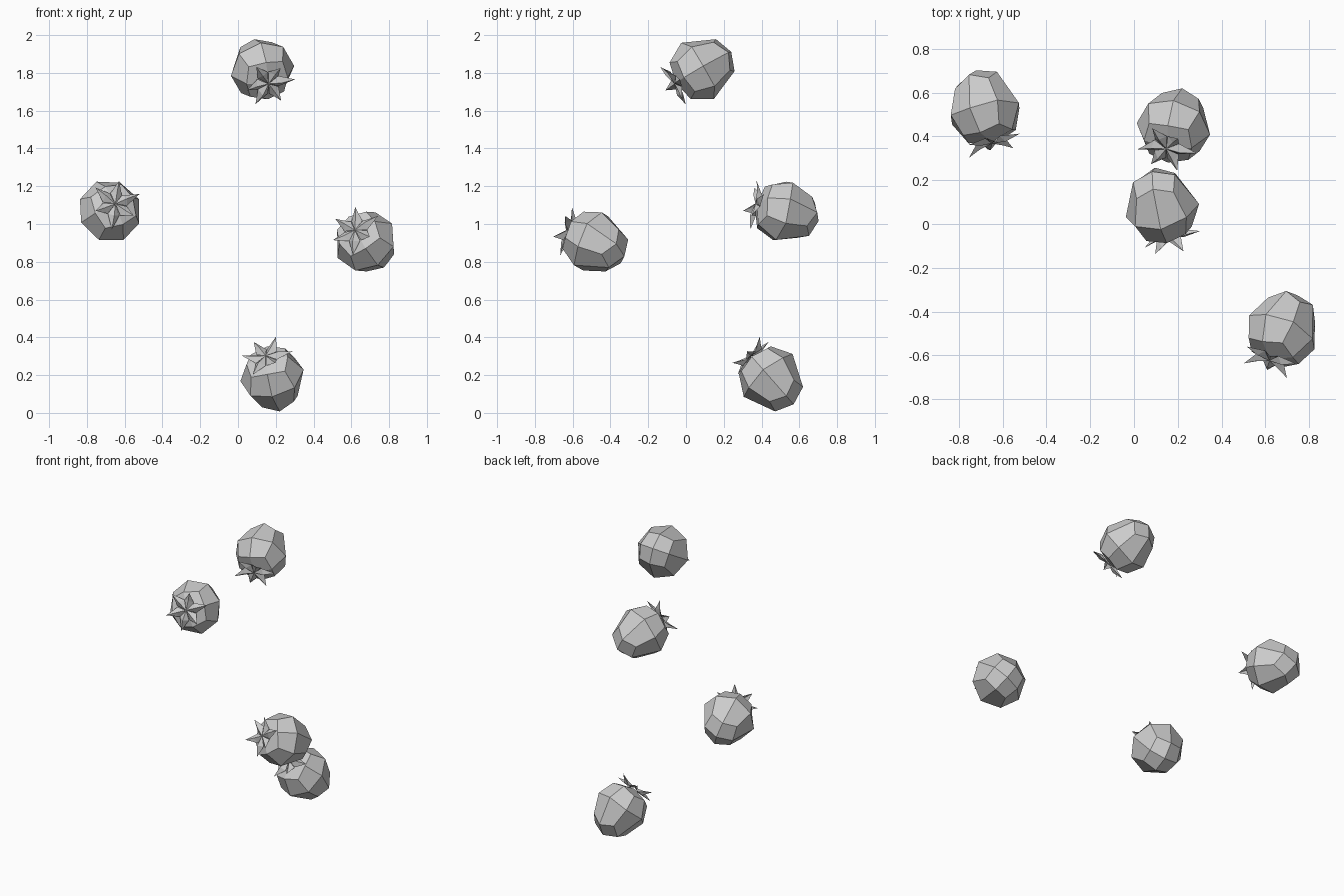
import bpy
from math import sin, cos, tau, radians
from mathutils import Vector, Matrix

if "Cube" in bpy.data.objects:
    bpy.data.objects.remove(bpy.data.objects["Cube"])

# Local frame: z points out of the leafy end, z = 0 at the shoulder ring.
# Rings as (mid radius, mid z, corner radius, corner z)
RINGS = [(.112, .004, .130, -.014), (.172, -.105, .170, -.115), (.098, -.278, .122, -.238)]
CROWN_Z, TIP_Z = .03, -.315

# Leaf tips as (angle, length, height)
LEAVES = [(0, .145, .035), (58, .120, .068), (118, .135, .045),
          (180, .125, .070), (238, .140, .025), (300, .115, .062)]


def polar(r, a, z):
    return Vector((r * cos(a), r * sin(a), z))


def body_geometry():
    verts = []
    for rm, zm, rc, zc in RINGS:
        for i in range(8):
            r, z = (rc, zc) if i % 2 else (rm, zm)
            verts.append(polar(r, tau * i / 8, z))
    verts += [Vector((0, 0, CROWN_Z)), Vector((0, 0, TIP_Z))]
    faces = []
    for k in range(2):
        for i in range(8):
            j = (i + 1) % 8
            faces.append((k * 8 + j, k * 8 + i, k * 8 + 8 + i, k * 8 + 8 + j))
    # four quads close each end
    for i in range(0, 8, 2):
        n = (i + 2) % 8
        faces.append((24, i, i + 1, n))
        faces.append((25, 16 + n, 16 + i + 1, 16 + i))
    return verts, faces


def calyx_geometry():
    verts, faces = [Vector((0, 0, CROWN_Z + .008))], []
    for deg, length, height in LEAVES:
        a, b = radians(deg), len(verts)
        verts += [polar(.065, a - .5, .024), polar(.068, a, .050),
                  polar(.065, a + .5, .024), polar(length, a, height)]
        # folded leaf: two root triangles and two blade triangles
        faces += [(0, b, b + 1), (0, b + 1, b + 2),
                  (b, b + 3, b + 1), (b + 1, b + 3, b + 2)]
    return verts, faces


def make(name, verts, faces):
    mesh = bpy.data.meshes.new(name)
    mesh.from_pydata(verts, [], faces)
    mesh.update()
    obj = bpy.data.objects.new(name, mesh)
    bpy.context.collection.objects.link(obj)


def berry(name, centre, stem_dir, roll):
    rot = Vector(stem_dir).to_track_quat('Z', 'Y').to_matrix() @ Matrix.Rotation(radians(roll), 3, 'Z')
    bv, bf = body_geometry()
    bv = [rot @ v for v in bv]
    # place by the middle of the body's bounds
    mid = Vector([(min(v[i] for v in bv) + max(v[i] for v in bv)) / 2 for i in range(3)])
    shift = Vector(centre) - mid
    make(name + "_body", [v + shift for v in bv], bf)
    cv, cf = calyx_geometry()
    make(name + "_leaves", [rot @ v + shift for v in cv], cf)


# Four fruits floating at different tilts
berry("top_berry", (.13, .085, 1.82), (.04, -.15, -.085), 10)
berry("left_berry", (-.68, .535, 1.07), (.035, -.165, .045), 22)
berry("right_berry", (.675, -.48, .907), (-.065, -.15, .07), 35)
berry("bottom_berry", (.18, .45, .18), (-.04, -.11, .125), 15)
